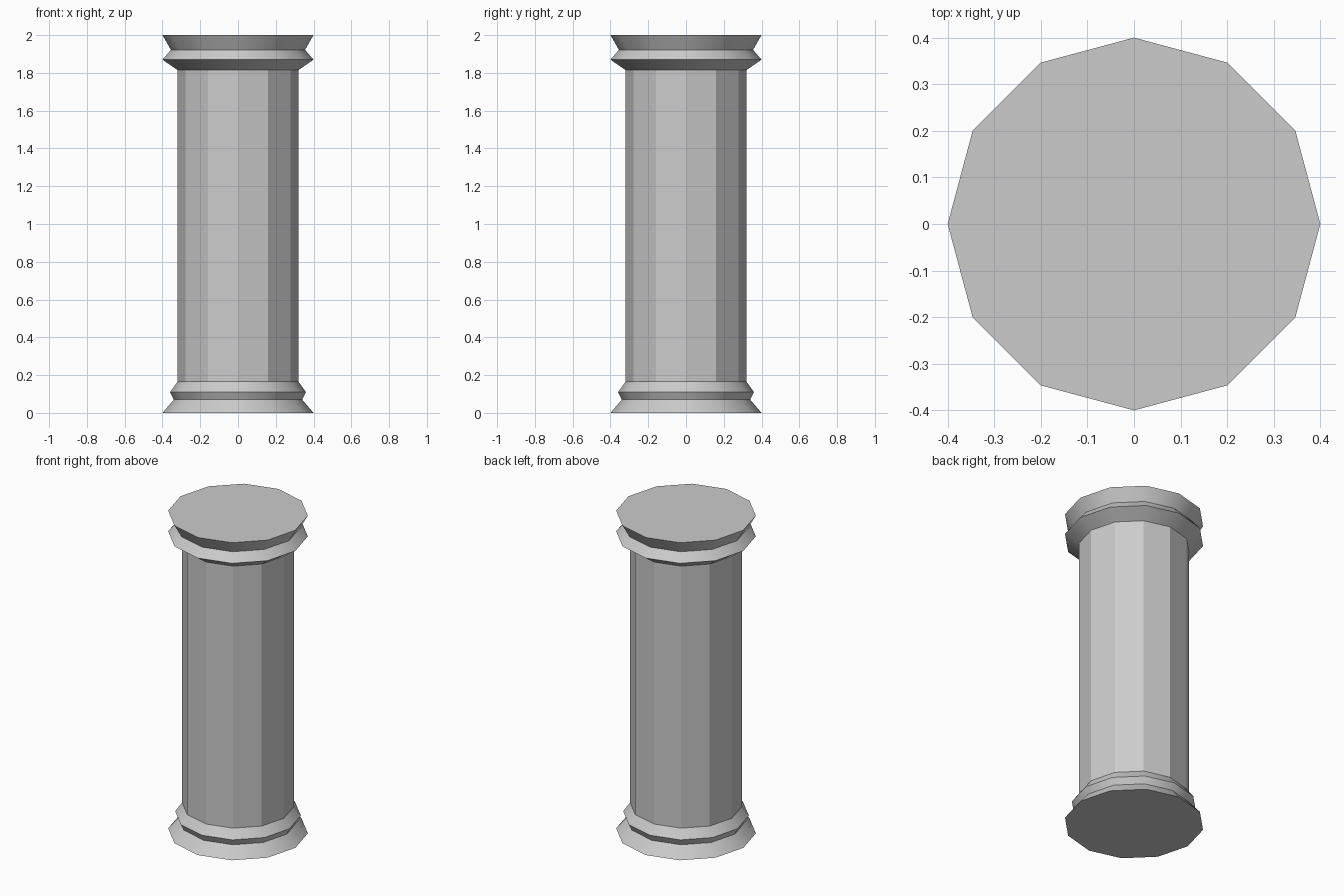
import bpy, bmesh
from math import cos, sin, pi, radians

if "Cube" in bpy.data.objects:
    bpy.data.objects.remove(bpy.data.objects["Cube"])

SIDES = 12


def lathe(name, profile, cap_bottom=False, cap_top=False):
    """Revolve (radius, z) points into a 12-sided band stack."""
    bm = bmesh.new()
    rings = [[bm.verts.new((r * cos(2 * pi * i / SIDES), r * sin(2 * pi * i / SIDES), z))
              for i in range(SIDES)] for r, z in profile]
    for low, high in zip(rings, rings[1:]):
        for i in range(SIDES):
            j = (i + 1) % SIDES
            bm.faces.new((low[i], low[j], high[j], high[i]))
    if cap_bottom:
        bm.faces.new(rings[0][::-1])
    if cap_top:
        bm.faces.new(rings[-1])
    mesh = bpy.data.meshes.new(name)
    bm.to_mesh(mesh)
    bm.free()
    # Sloped mouldings shade smooth, the upright shaft facets stay flat
    mesh.shade_smooth()
    mesh.set_sharp_from_angle(angle=radians(29))
    obj = bpy.data.objects.new(name, mesh)
    bpy.context.collection.objects.link(obj)
    return obj


# Flared foot with a small moulding
lathe("column_base", [(0.4, 0), (0.34, 0.07), (0.36, 0.11), (0.32, 0.165)], cap_bottom=True)

# Straight faceted shaft
lathe("column_shaft", [(0.32, 0.165), (0.32, 1.815)])

# Capital with two flared rims
lathe("column_capital", [(0.32, 1.815), (0.4, 1.87), (0.355, 1.922), (0.4, 2.0)], cap_top=True)
